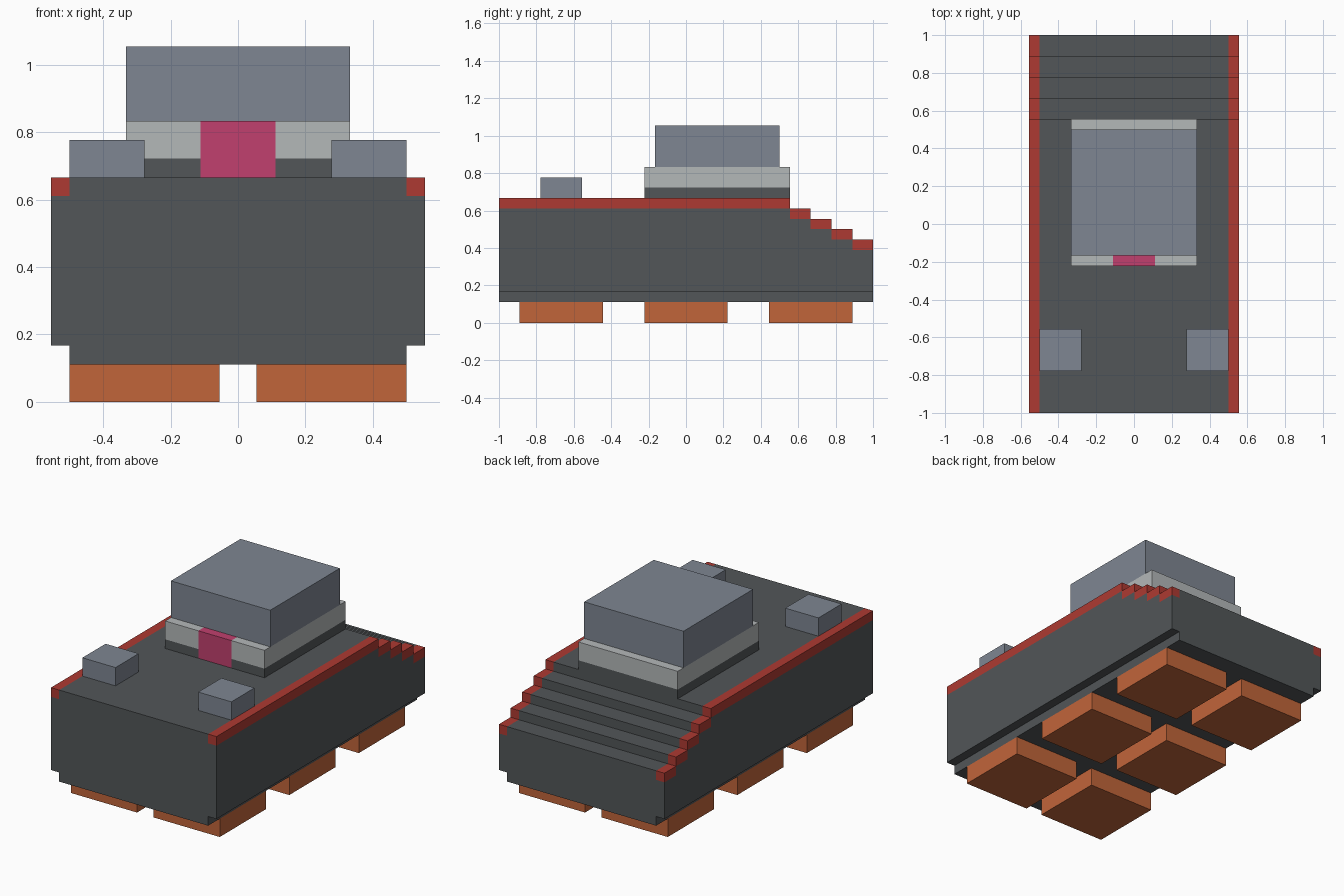
import bpy
import bmesh
from mathutils import Vector

U = 1 / 18  # block size: the model is laid out on a whole-number grid

if "Cube" in bpy.data.objects:
    bpy.data.objects.remove(bpy.data.objects["Cube"], do_unlink=True)


def material(name, rgb):
    linear = [((c / 255 + 0.055) / 1.055) ** 2.4 for c in rgb] + [1]
    mat = bpy.data.materials.new(name)
    mat.use_nodes = True
    mat.diffuse_color = linear
    mat.node_tree.nodes["Principled BSDF"].inputs["Base Color"].default_value = linear
    return mat


charcoal = material("charcoal", (82, 86, 88))
red = material("red", (174, 58, 50))
orange = material("orange", (193, 101, 58))
slate = material("slate", (126, 134, 146))
light_grey = material("light_grey", (180, 184, 185))
pink = material("pink", (193, 64, 110))


def finish(name, bm, *mats):
    bmesh.ops.recalc_face_normals(bm, faces=bm.faces)
    mesh = bpy.data.meshes.new(name)
    bm.to_mesh(mesh)
    bm.free()
    for mat in mats:
        mesh.materials.append(mat)
    obj = bpy.data.objects.new(name, mesh)
    bpy.context.collection.objects.link(obj)
    return obj


def add_box(bm, x, y, z):
    """Add a box given its (low, high) grid extents on each axis."""
    verts = bmesh.ops.create_cube(bm, size=1)["verts"]
    for v in verts:
        v.co = Vector([((a + b) / 2 + c * (b - a)) * U
                       for c, (a, b) in zip(v.co, (x, y, z))])


def box(name, mat, x, y, z):
    bm = bmesh.new()
    add_box(bm, x, y, z)
    return finish(name, bm, mat)


def extrude_profile(name, mat, profile, x):
    """Extrude a (y, z) outline along x."""
    bm = bmesh.new()
    face = bm.faces.new([bm.verts.new((x[0] * U, y * U, z * U)) for y, z in profile])
    new = bmesh.ops.extrude_face_region(bm, geom=[face])["geom"]
    bmesh.ops.translate(bm, vec=((x[1] - x[0]) * U, 0, 0),
                        verts=[g for g in new if isinstance(g, bmesh.types.BMVert)])
    return finish(name, bm, mat)


def pink_front_box(name, mat, x, y, z):
    """Box whose front centre block is cut in and coloured pink."""
    bm = bmesh.new()
    add_box(bm, x, y, z)
    cuts = (((-2, 0, 0), (1, 0, 0)), ((2, 0, 0), (1, 0, 0)), ((0, -3, 0), (0, 1, 0)))
    for co, no in cuts:
        bmesh.ops.bisect_plane(bm, geom=bm.verts[:] + bm.edges[:] + bm.faces[:],
                               plane_co=Vector(co) * U, plane_no=no)
    for f in bm.faces:
        c = f.calc_center_median() / U
        f.material_index = int(abs(c.x) < 2 and c.y < -3)
    return finish(name, bm, mat, pink)


# Deck levels: (y start, y end, top height), stepping down at the back
levels = [(-18, 10, 12)] + [(10 + 2 * i, 12 + 2 * i, 11 - i) for i in range(4)]


def stair_outline(bottom, drop):
    outline = [(-18, bottom)]
    for start, end, top in levels:
        outline += [(start, top - drop), (end, top - drop)]
    return outline + [(18, bottom)]


# Hull core, side armour and deck trim
extrude_profile("hull", charcoal, stair_outline(2, 0), (-9, 9))
for side, x in (("right", (-10, -9)), ("left", (9, 10))):
    extrude_profile(side + "_side_panel", charcoal, stair_outline(3, 1), x)
    bm = bmesh.new()
    for start, end, top in levels:
        add_box(bm, x, (start, end), (top - 1, top))
    finish(side + "_trim", bm, red)

# Running blocks and front lamps, one set per side
for side, s in (("right", -1), ("left", 1)):
    for place, y in (("front", -12), ("middle", 0), ("back", 12)):
        box(f"{side}_{place}_wheel", orange, sorted((s, 9 * s)), (y - 4, y + 4), (0, 2))
    box(side + "_lamp", slate, sorted((5 * s, 9 * s)), (-14, -10), (12, 14))

# Turret
pink_front_box("turret_base", charcoal, (-6, 6), (-4, 10), (12, 13))
pink_front_box("turret_collar", light_grey, (-6, 6), (-4, 10), (13, 15))
box("turret_top", slate, (-6, 6), (-3, 9), (15, 19))
